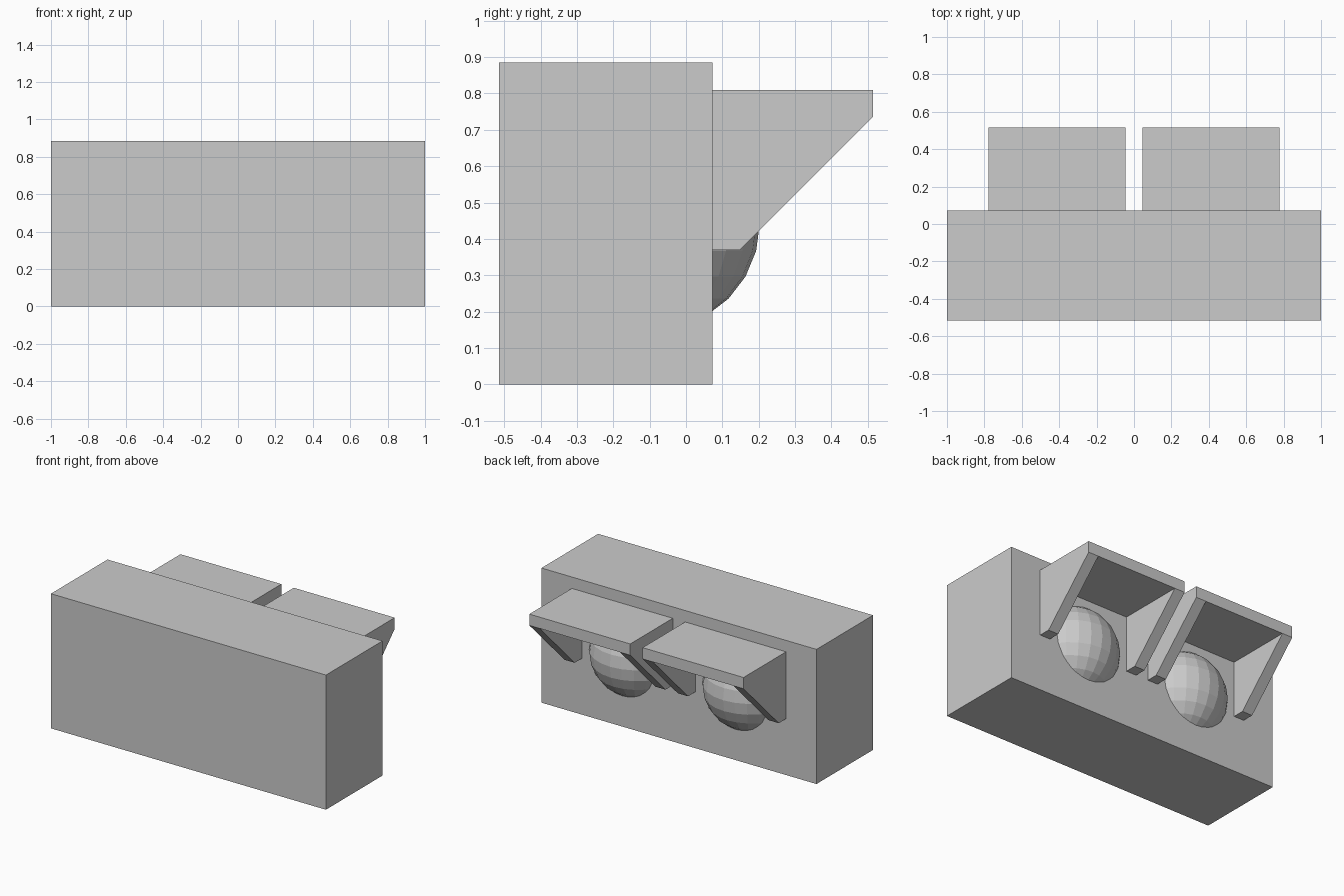
import bpy, bmesh
from mathutils import Matrix, Vector

if "Cube" in bpy.data.objects:
    bpy.data.objects.remove(bpy.data.objects["Cube"])

FACE_Y = 0.073   # rear face of the housing
END_Y = 0.515
WALL = 0.074


def finish(name, bm):
    bmesh.ops.recalc_face_normals(bm, faces=bm.faces)
    mesh = bpy.data.meshes.new(name)
    bm.to_mesh(mesh)
    bm.free()
    obj = bpy.data.objects.new(name, mesh)
    bpy.context.collection.objects.link(obj)
    return obj


def extrude_yz(name, profile, x0, x1):
    """Extrude a closed (y, z) profile along x."""
    bm = bmesh.new()
    face = bm.faces.new([bm.verts.new((x0, y, z)) for y, z in profile])
    ext = bmesh.ops.extrude_face_region(bm, geom=[face])
    verts = [v for v in ext["geom"] if isinstance(v, bmesh.types.BMVert)]
    bmesh.ops.translate(bm, verts=verts, vec=(x1 - x0, 0, 0))
    return finish(name, bm)


def rect(y0, y1, z0, z1):
    return [(y0, z0), (y1, z0), (y1, z1), (y0, z1)]


def lens(name, x):
    """Faceted sphere, keeping only the cap outside the housing."""
    bm = bmesh.new()
    bmesh.ops.create_uvsphere(bm, u_segments=24, v_segments=12, radius=0.293,
                              matrix=Matrix.Translation((x, -0.09, 0.443)))
    geom = bm.verts[:] + bm.edges[:] + bm.faces[:]
    bmesh.ops.bisect_plane(bm, geom=geom, plane_co=Vector((0, FACE_Y, 0)),
                           plane_no=Vector((0, 1, 0)), clear_inner=True)
    return finish(name, bm)


# Main housing
extrude_yz("housing", rect(-END_Y, FACE_Y, 0, 0.885), -1, 1)

# Two hooded lenses on the rear face
bracket = [(FACE_Y, 0.37), (0.149, 0.37), (END_Y, 0.736),
           (END_Y, 0.81), (FACE_Y, 0.81)]
x_in, x_out = 0.045, 0.779
for side, label in ((-1, "left"), (1, "right")):
    # Hood top, fitted between the two side brackets
    extrude_yz(f"{label}_hood_top", rect(FACE_Y, END_Y, 0.736, 0.81),
               side * (x_in + WALL), side * (x_out - WALL))
    extrude_yz(f"{label}_hood_inner_bracket", bracket,
               side * x_in, side * (x_in + WALL))
    extrude_yz(f"{label}_hood_outer_bracket", bracket,
               side * (x_out - WALL), side * x_out)
    # Domed lens under the hood
    lens(f"{label}_lens", side * (x_in + x_out) / 2)
